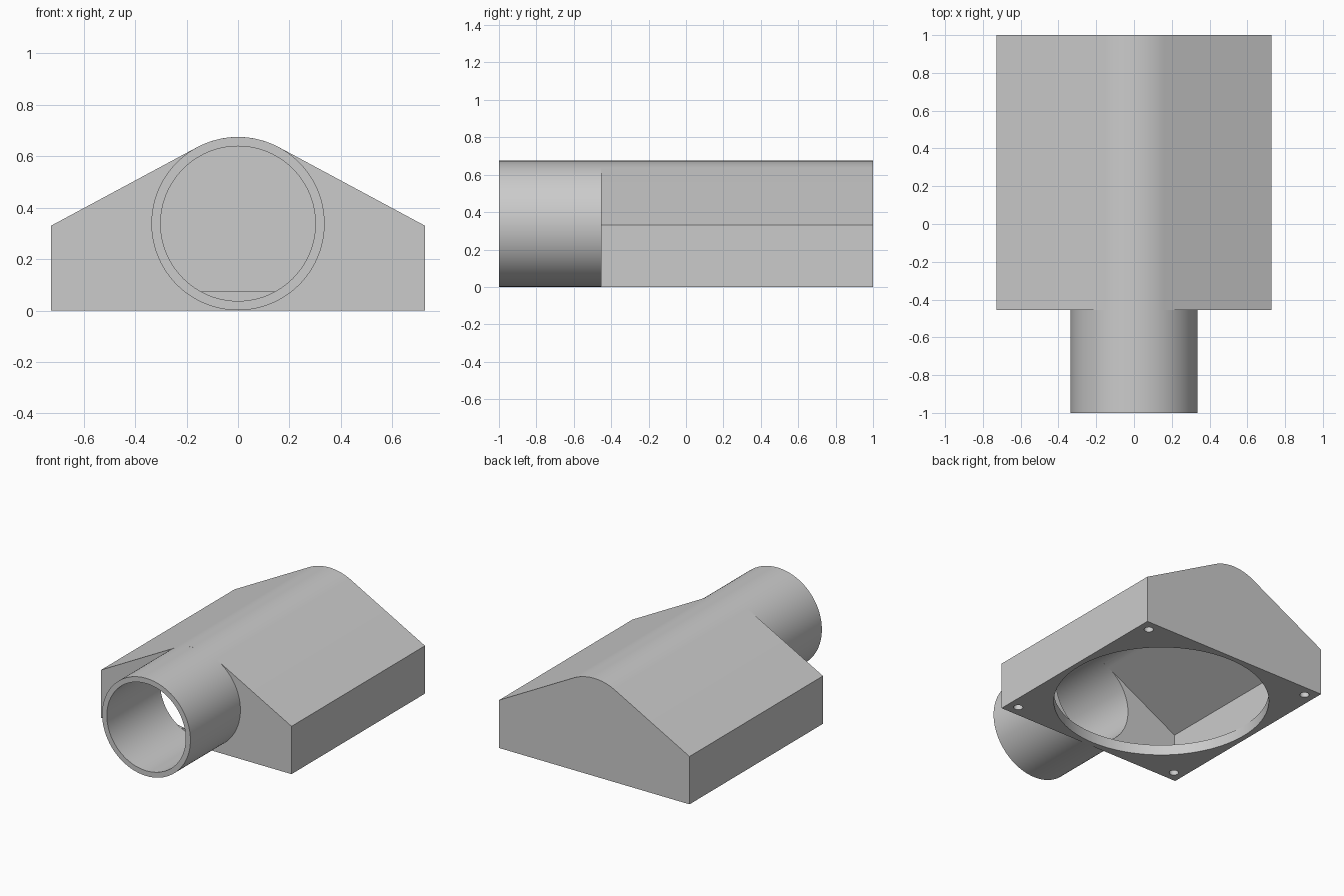
import bpy, bmesh
from math import acos, atan2, cos, sin, pi, hypot

HALF, WALL, FLOOR = 0.727, 0.036, 0.073
FRONT, BACK = -0.455, 1.0
MID_Y = (FRONT + BACK) / 2
AXIS_Z, RADIUS = 0.338, 0.337
SIDES = 96

cube = bpy.data.objects.get("Cube")
if cube:
    bpy.data.objects.remove(cube, do_unlink=True)

grey = bpy.data.materials.new("plain grey")
grey.use_nodes = True
grey.diffuse_color = (0.6, 0.6, 0.6, 1)
grey.node_tree.nodes["Principled BSDF"].inputs["Base Color"].default_value = (0.6, 0.6, 0.6, 1)


def finish(bm, name):
    bmesh.ops.recalc_face_normals(bm, faces=bm.faces)
    mesh = bpy.data.meshes.new(name)
    bm.to_mesh(mesh)
    bm.free()
    mesh.materials.append(grey)
    obj = bpy.data.objects.new(name, mesh)
    bpy.context.collection.objects.link(obj)
    return obj


def hood(name, half, side_z, radius, z0, y0, y1):
    """Gabled prism whose slopes run tangent into a round ridge."""
    drop = side_z - AXIS_Z
    start = atan2(drop, half) + acos(radius / hypot(half, drop))
    steps = 24
    pts = [(half, z0), (half, side_z)]
    for i in range(steps + 1):
        a = start + (pi - 2 * start) * i / steps
        pts.append((radius * cos(a), AXIS_Z + radius * sin(a)))
    pts += [(-half, side_z), (-half, z0)]
    bm = bmesh.new()
    face = bm.faces.new([bm.verts.new((x, y0, z)) for x, z in pts])
    out = bmesh.ops.extrude_face_region(bm, geom=[face])
    moved = [v for v in out["geom"] if isinstance(v, bmesh.types.BMVert)]
    bmesh.ops.translate(bm, verts=moved, vec=(0, y1 - y0, 0))
    return finish(bm, name)


def ring(bm, radius, y):
    return [bm.verts.new((radius * cos(2 * pi * i / SIDES), y,
                          AXIS_Z + radius * sin(2 * pi * i / SIDES))) for i in range(SIDES)]


def bridge(bm, a, b):
    for i in range(SIDES):
        j = (i + 1) % SIDES
        bm.faces.new((a[i], a[j], b[j], b[i]))


def rod(name, radius, x, y, z0, z1, sides):
    """Upright cylinder used as a cutter."""
    bm = bmesh.new()
    bmesh.ops.create_cone(bm, cap_ends=True, segments=sides, radius1=radius,
                          radius2=radius, depth=z1 - z0)
    bmesh.ops.translate(bm, verts=bm.verts, vec=(x, y, (z0 + z1) / 2))
    return finish(bm, name)


def cut(target, cutter):
    mod = target.modifiers.new(cutter.name, 'BOOLEAN')
    mod.operation = 'DIFFERENCE'
    mod.solver = 'EXACT'
    mod.object = cutter
    bpy.context.view_layer.objects.active = target
    bpy.ops.object.modifier_apply(modifier=mod.name)
    bpy.data.objects.remove(cutter, do_unlink=True)


# Housing with hollow inside
housing = hood("housing", HALF, 0.33, RADIUS, 0, FRONT, BACK)
cut(housing, hood("cavity_cutter", HALF - WALL, 0.31, RADIUS - WALL, FLOOR,
                  FRONT + WALL, BACK - WALL))

# Round opening and corner screw holes in the floor
cut(housing, rod("opening_cutter", 0.69, 0, MID_Y, -0.1, FLOOR + 0.05, SIDES))
for sx in (-1, 1):
    for sy in (-1, 1):
        cut(housing, rod("screw_hole_cutter", 0.03, sx * 0.652, MID_Y + sy * 0.652,
                         -0.1, FLOOR + 0.05, 32))

# Bore through the front wall
bm = bmesh.new()
near, far = ring(bm, RADIUS - WALL, FRONT - 0.1), ring(bm, RADIUS - WALL, FRONT + WALL + 0.0005)
bridge(bm, near, far)
bm.faces.new(near)
bm.faces.new(far)
cut(housing, finish(bm, "bore_cutter"))

# Inlet pipe, open where it meets the housing
bm = bmesh.new()
rings = [ring(bm, RADIUS, FRONT), ring(bm, RADIUS, -1),
         ring(bm, RADIUS - WALL, -1), ring(bm, RADIUS - WALL, FRONT)]
for a, b in zip(rings, rings[1:]):
    bridge(bm, a, b)
pipe = finish(bm, "inlet_pipe")

# Smooth the curves and keep the edges crisp
bpy.ops.object.select_all(action='DESELECT')
for obj in (housing, pipe):
    obj.select_set(True)
bpy.context.view_layer.objects.active = housing
bpy.ops.object.shade_smooth_by_angle(angle=pi / 8)
